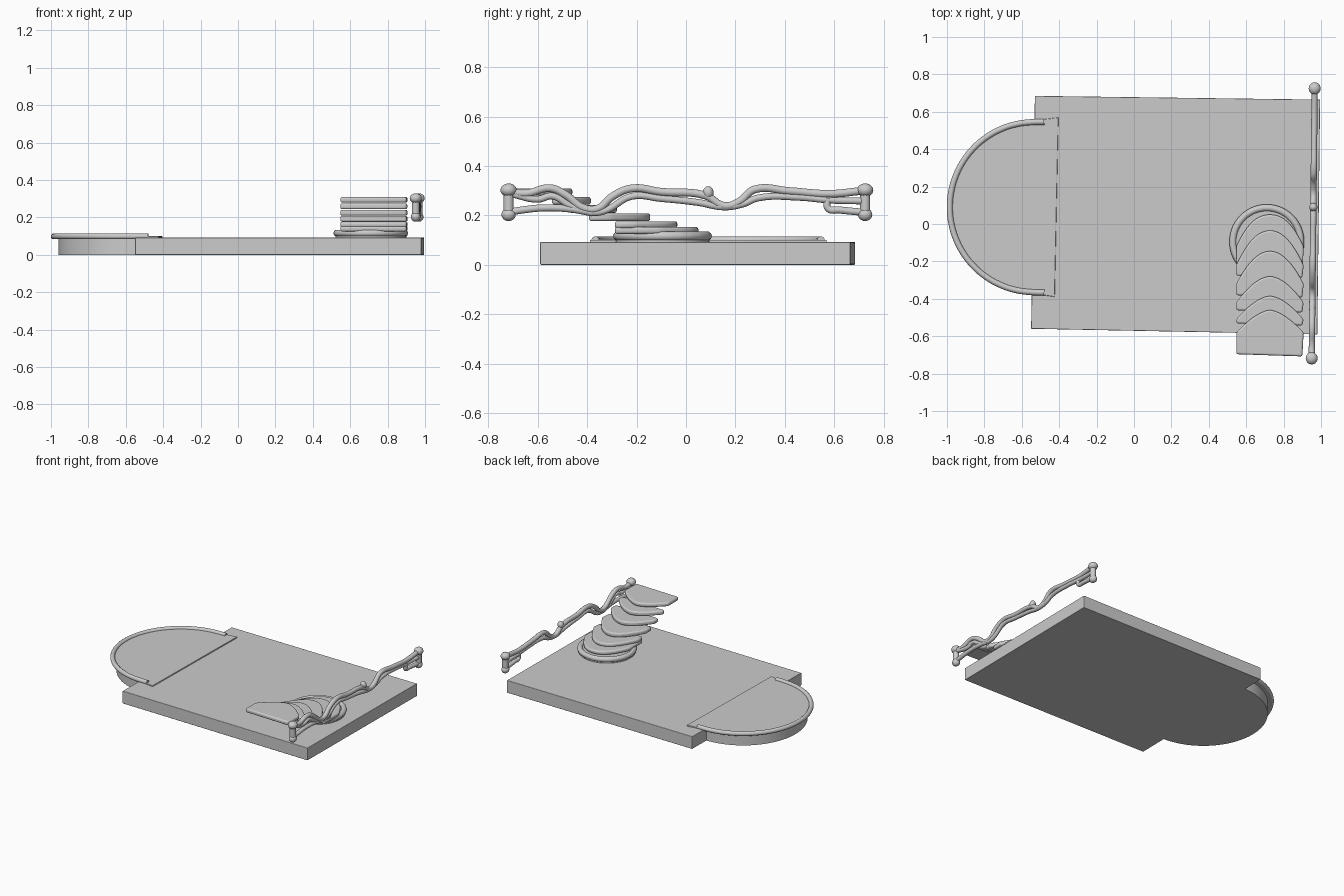
import bpy, bmesh, math

if "Cube" in bpy.data.objects:
    bpy.data.objects.remove(bpy.data.objects["Cube"])


def finish(ob, angle=35):
    bpy.ops.object.select_all(action='DESELECT')
    ob.select_set(True)
    bpy.context.view_layer.objects.active = ob
    bpy.ops.object.shade_smooth_by_angle(angle=math.radians(angle))
    return ob


def plate(name, outline, z0, z1, bevel=0.0):
    """Extruded flat outline with optional rounded rims."""
    bm = bmesh.new()
    face = bm.faces.new([bm.verts.new((x, y, z0)) for x, y in outline])
    ext = bmesh.ops.extrude_face_region(bm, geom=[face])
    top = [v for v in ext['geom'] if isinstance(v, bmesh.types.BMVert)]
    bmesh.ops.translate(bm, verts=top, vec=(0, 0, z1 - z0))
    bmesh.ops.recalc_face_normals(bm, faces=bm.faces)
    me = bpy.data.meshes.new(name)
    bm.to_mesh(me)
    bm.free()
    ob = bpy.data.objects.new(name, me)
    bpy.context.collection.objects.link(ob)
    if bevel:
        m = ob.modifiers.new("rounding", 'BEVEL')
        m.width, m.segments, m.limit_method = bevel, 3, 'ANGLE'
        m.angle_limit = math.radians(40)
    return finish(ob)


def tube(name, pts, radius, closed=False):
    """Round tube following a smooth path."""
    cu = bpy.data.curves.new(name, 'CURVE')
    cu.dimensions = '3D'
    cu.bevel_depth, cu.bevel_resolution, cu.use_fill_caps = radius, 3, True
    sp = cu.splines.new('BEZIER')
    sp.bezier_points.add(len(pts) - 1)
    for bp, p in zip(sp.bezier_points, pts):
        bp.co = p
        bp.handle_left_type = bp.handle_right_type = 'AUTO'
    sp.use_cyclic_u = closed
    sp.resolution_u = 6
    ob = bpy.data.objects.new(name, cu)
    bpy.context.collection.objects.link(ob)
    bpy.ops.object.select_all(action='DESELECT')
    ob.select_set(True)
    bpy.context.view_layer.objects.active = ob
    bpy.ops.object.convert(target='MESH')
    return finish(bpy.context.view_layer.objects.active, 60)


def ball(name, loc, scale):
    bpy.ops.mesh.primitive_uv_sphere_add(segments=20, ring_count=12, radius=1, location=loc)
    ob = bpy.context.object
    ob.name, ob.scale = name, scale
    return finish(ob, 60)


def arc(cx, cy, r, a0, a1, n):
    return [(cx + r * math.cos(math.radians(a0 + (a1 - a0) * i / n)),
             cy + r * math.sin(math.radians(a0 + (a1 - a0) * i / n))) for i in range(n + 1)]


# Main floor slab
plate("floor_slab", [(-0.55, -0.56), (0.98, -0.59), (0.995, 0.665), (-0.53, 0.685)], 0, 0.092, 0.003)

# Half-round stage: lower wall, raised top sheet and rim
SX, SY = -0.53, 0.09
plate("stage_body", arc(SX, SY, 0.43, 90, 270, 40) + [(-0.48, -0.34), (-0.48, 0.52)], 0, 0.09)
plate("stage_top", arc(SX, SY, 0.463, 90, 270, 40) + [(-0.424, -0.39), (-0.404, 0.57)], 0.084, 0.1, 0.004)
tube("stage_rim", [(x, y, 0.099) for x, y in
                   [(-0.48, 0.546)] + arc(SX, SY, 0.455, 92, 268, 16) + [(-0.48, -0.367)]], 0.016)

# Round stair foot with raised lip
plate("stair_foot", arc(0.71, -0.095, 0.19, 0, 351, 39), 0.085, 0.122, 0.006)
tube("stair_foot_lip", [(x, y, 0.116) for x, y in arc(0.71, -0.095, 0.181, 0, 345, 23)], 0.019, True)

# Stair treads: back y, side y, peak y, bottom z, top z, roundness
treads = [
    (-0.28, -0.12, 0.05, 0.125, 0.153, 2.3),
    (-0.28, -0.22, -0.035, 0.148, 0.176, 2.1),
    (-0.385, -0.32, -0.145, 0.177, 0.208, 2.0),
    (-0.465, -0.42, -0.28, 0.210, 0.241, 1.8),
    (-0.535, -0.51, -0.385, 0.244, 0.275, 1.7),
    (-0.70, -0.58, -0.46, 0.280, 0.309, 1.6),
]
for i, (back, side, peak, z0, z1, power) in enumerate(treads):
    pts = []
    for k in range(25):
        t = -1 + 2 * k / 24
        pts.append((0.727 + 0.18 * t, side + (peak - side) * (1 - abs(t) ** power)))
    pts += [(0.90, back - 0.008), (0.547, back + 0.004)]
    plate(f"stair_tread_{i + 1}", pts, z0, z1, 0.01)


# Wavy railing along the right edge
def rail_x(y):
    return 0.958 + 0.011 * y


def rail(name, yz, r):
    tube(name, [(rail_x(y), y, z) for y, z in yz], r)


rail("upper_rail", [(-0.72, 0.297), (-0.65, 0.288), (-0.55, 0.31), (-0.49, 0.285), (-0.41, 0.228),
                    (-0.355, 0.228), (-0.30, 0.275), (-0.22, 0.309), (-0.10, 0.295), (0.08, 0.28),
                    (0.155, 0.238), (0.215, 0.255), (0.275, 0.304), (0.42, 0.298), (0.58, 0.287),
                    (0.72, 0.30)], 0.0165)
rail("lower_rail", [(-0.70, 0.285), (-0.60, 0.265), (-0.54, 0.278), (-0.47, 0.24), (-0.39, 0.212),
                    (-0.33, 0.218), (-0.22, 0.277), (-0.10, 0.268), (0.05, 0.252), (0.155, 0.234),
                    (0.23, 0.246), (0.29, 0.27), (0.46, 0.273), (0.58, 0.262), (0.72, 0.258)], 0.0145)
rail("low_bar_front", [(-0.72, 0.212), (-0.66, 0.222), (-0.58, 0.23), (-0.47, 0.226), (-0.38, 0.21)], 0.015)
rail("low_bar_back", [(0.575, 0.27), (0.575, 0.228), (0.62, 0.222), (0.72, 0.212)], 0.015)
ball("rail_knob", (rail_x(0.09), 0.09, 0.292), (0.022, 0.022, 0.026))

# End posts with ball tops and feet
for tag, y in (("front", -0.718), ("back", 0.725)):
    x = rail_x(y)
    tube(f"post_{tag}", [(x, y, 0.20), (x, y, 0.25), (x, y, 0.30)], 0.021)
    ball(f"post_top_{tag}", (x, y, 0.302), (0.032, 0.033, 0.027))
    ball(f"post_foot_{tag}", (x, y, 0.203), (0.026, 0.029, 0.026))
